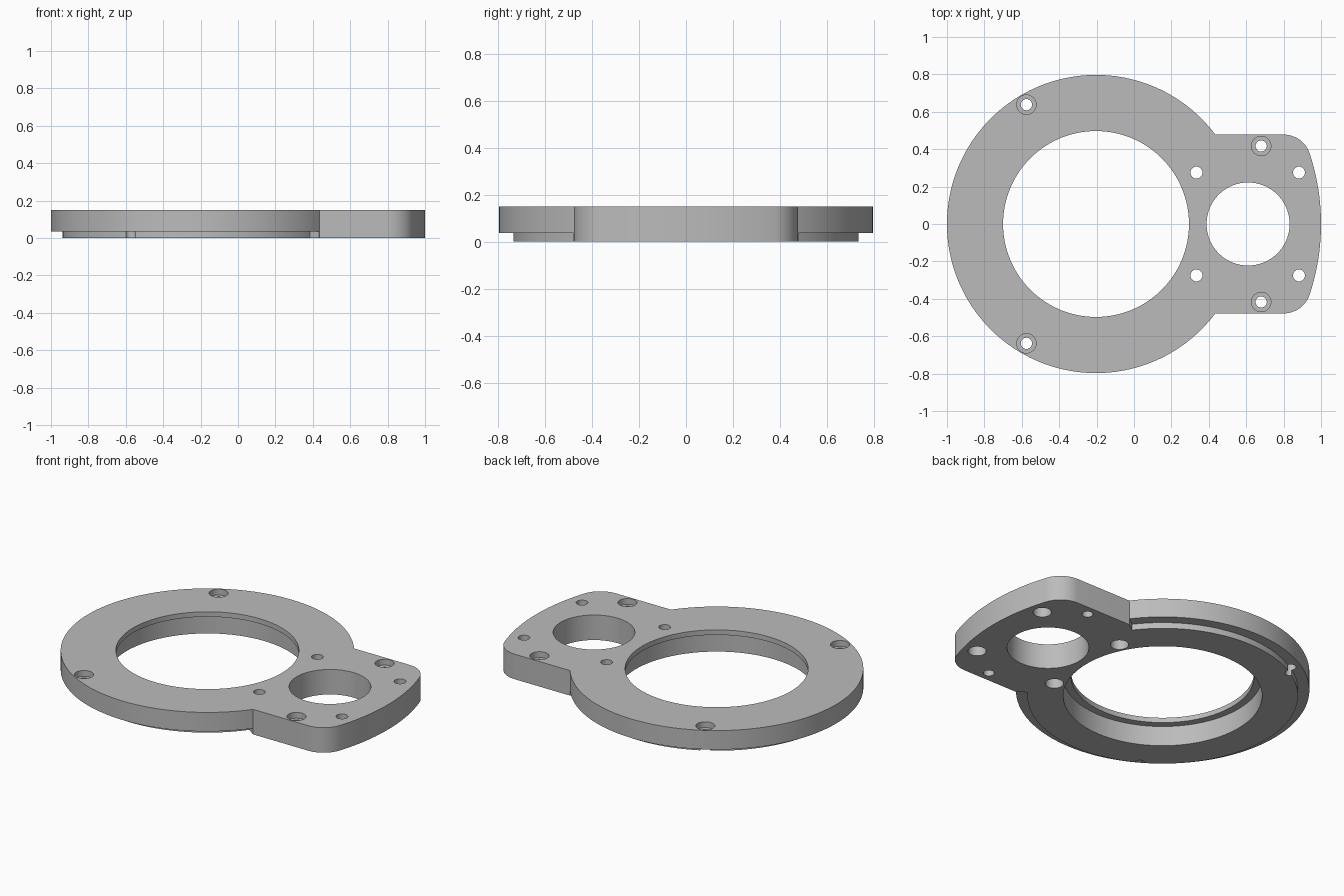
import bpy, bmesh
from math import sin, cos, pi, atan2, sqrt, radians

cube = bpy.data.objects.get("Cube")
if cube:
    bpy.data.objects.remove(cube)

CX, R, H = -0.203, 0.797, 0.15      # ring centre, ring radius, plate height
WING_Y, WING_R = 0.478, 1 - CX      # half width and end radius of the wing
STEP_R, STEP_Z = 0.735, 0.036       # relieved rim under the ring

grey = bpy.data.materials.new("satin grey")
grey.use_nodes = True
grey.diffuse_color = (0.5, 0.5, 0.5, 1)
grey.node_tree.nodes["Principled BSDF"].inputs["Base Color"].default_value = (0.5, 0.5, 0.5, 1)


def arc(cx, cy, r, a, b, n):
    return [(cx + r * cos(a + (b - a) * i / n), cy + r * sin(a + (b - a) * i / n))
            for i in range(n + 1)]


def make_object(name, bm):
    bmesh.ops.recalc_face_normals(bm, faces=bm.faces)
    mesh = bpy.data.meshes.new(name)
    bm.to_mesh(mesh)
    bm.free()
    ob = bpy.data.objects.new(name, mesh)
    bpy.context.collection.objects.link(ob)
    mesh.materials.append(grey)
    return ob


def prism(name, outline, z0, z1):
    bm = bmesh.new()
    face = bm.faces.new([bm.verts.new((x, y, z0)) for x, y in outline])
    new = bmesh.ops.extrude_face_region(bm, geom=[face])["geom"]
    verts = [v for v in new if isinstance(v, bmesh.types.BMVert)]
    bmesh.ops.translate(bm, verts=verts, vec=(0, 0, z1 - z0))
    return make_object(name, bm)


def stepped_cutter(name, x, y, profile, n):
    """Turned solid from (radius, height) pairs, listed bottom to top."""
    bm = bmesh.new()
    rings = [[bm.verts.new((px, py, z)) for px, py in arc(x, y, r, 0, 2 * pi, n)[:-1]]
             for r, z in profile]
    for low, high in zip(rings, rings[1:]):
        for i in range(n):
            j = (i + 1) % n
            bm.faces.new((low[i], low[j], high[j], high[i]))
    bm.faces.new(rings[0])
    bm.faces.new(rings[-1])
    return make_object(name, bm)


# Plate outline: upper half is wing end, rounded corner, then ring; lower half mirrored
joint = atan2(WING_Y, sqrt(R * R - WING_Y * WING_Y))
corner_x = 0.8
run = corner_x - CX
fillet = (WING_R**2 - run**2 - WING_Y**2) / (2 * (WING_R - WING_Y))
corner_y = WING_Y - fillet
tangent = atan2(corner_y, run)
half = arc(CX, 0, WING_R, 0, tangent, 10)
half += arc(corner_x, corner_y, fillet, tangent, pi / 2, 12)[1:]
half += arc(CX, 0, R, joint, pi, 72)
outline = half + [(x, -y) for x, y in half[-2:0:-1]]
plate = prism("adapter_plate", outline, 0, H)

# Relief under the ring, stopping radially where the wing begins
a, b = joint + 0.001, 2 * pi - joint - 0.001
relief = arc(CX, 0, STEP_R, a, b, 128) + arc(CX, 0, 0.9, b, a, 128)
cutters = [prism("rim_relief_cutter", relief, -0.1, STEP_Z)]

# Large bore with an upper lip, and the plain smaller bore
cutters.append(stepped_cutter("main_bore_cutter", CX, 0,
               [(0.54, -0.1), (0.54, 0.12), (0.497, 0.12), (0.497, 0.3)], 128))
cutters.append(stepped_cutter("small_bore_cutter", 0.61, 0,
               [(0.222, -0.1), (0.222, 0.3)], 96))

# Mounting holes recessed from above, and wing holes recessed from below
for s in (-1, 1):
    for x, y in ((-0.575, 0.638), (0.68, 0.417)):
        cutters.append(stepped_cutter("mount_hole_cutter", x, s * y,
                       [(0.03, -0.1), (0.03, 0.115), (0.052, 0.115), (0.052, 0.3)], 32))
    for x in (0.334, 0.882):
        cutters.append(stepped_cutter("wing_hole_cutter", x, s * 0.275,
                       [(0.05, -0.1), (0.05, 0.09), (0.032, 0.09), (0.032, 0.3)], 32))

# Cut everything, then bake the result and drop the cutters
for c in cutters:
    c.hide_render = True
    mod = plate.modifiers.new(c.name, 'BOOLEAN')
    mod.operation = 'DIFFERENCE'
    mod.solver = 'EXACT'
    mod.object = c
bpy.context.view_layer.update()
baked = bpy.data.meshes.new_from_object(
    plate.evaluated_get(bpy.context.evaluated_depsgraph_get()))
plate.modifiers.clear()
plate.data = baked
for c in cutters:
    bpy.data.objects.remove(c)
baked.materials.clear()
baked.materials.append(grey)
for p in baked.polygons:
    p.material_index = 0

bpy.ops.object.select_all(action='DESELECT')
plate.select_set(True)
bpy.context.view_layer.objects.active = plate
bpy.ops.object.shade_smooth_by_angle(angle=radians(30))
